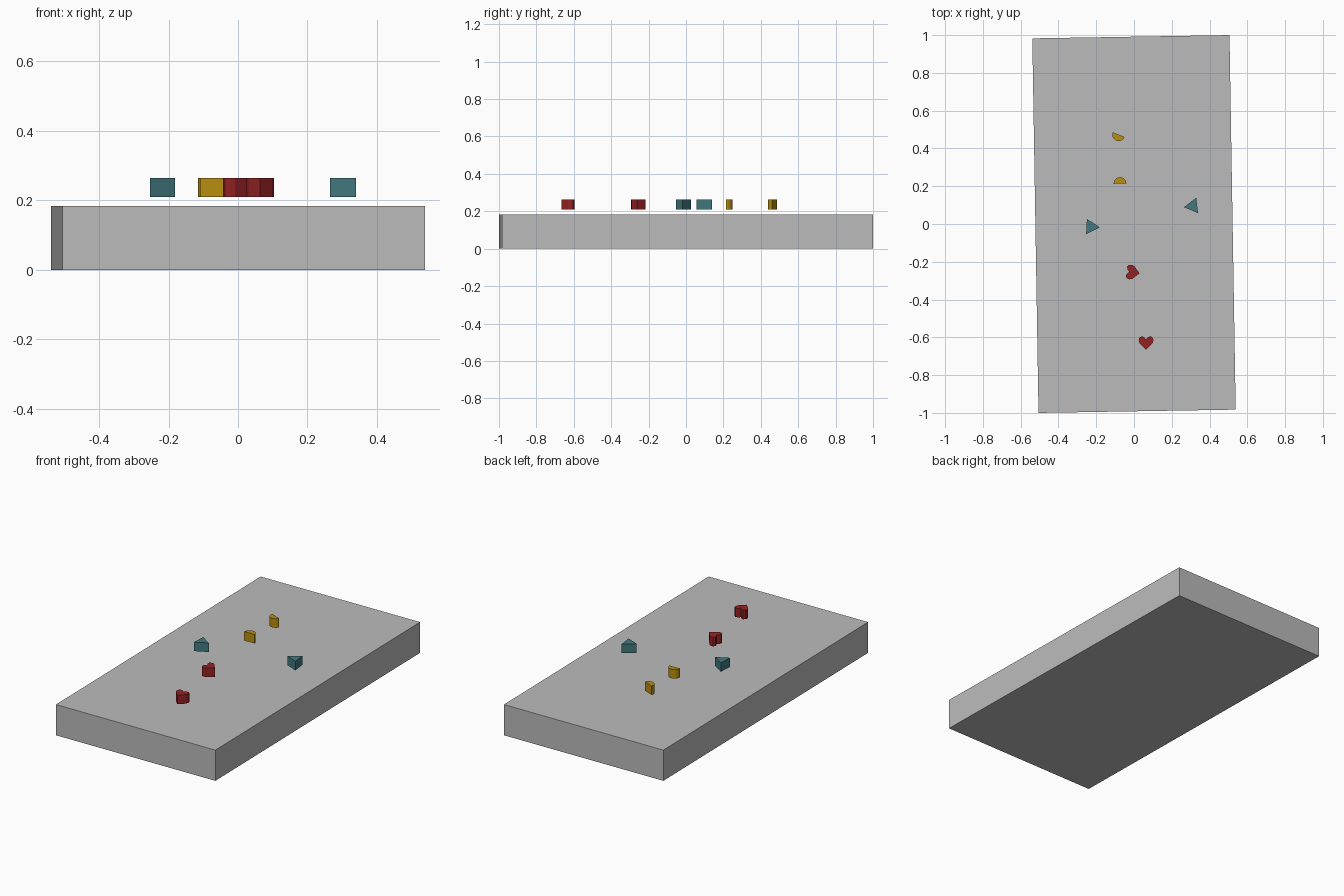
import bpy, bmesh
from math import radians, cos, sin, pi

cube = bpy.data.objects.get("Cube")
if cube:
    bpy.data.objects.remove(cube, do_unlink=True)


def material(name, rgb):
    m = bpy.data.materials.new(name)
    m.use_nodes = True
    m.diffuse_color = (*rgb, 1)
    m.node_tree.nodes["Principled BSDF"].inputs["Base Color"].default_value = (*rgb, 1)
    return m


GREY = material("slab grey", (0.5, 0.5, 0.5))
RED = material("heart red", (0.30, 0.016, 0.018))
TEAL = material("triangle teal", (0.055, 0.19, 0.21))
YELLOW = material("half disc yellow", (0.48, 0.27, 0.005))


def prism(name, outline, mat, x, y, angle, z0, z1):
    """Extrude a flat outline upwards, then place and turn it."""
    bm = bmesh.new()
    face = bm.faces.new([bm.verts.new((px, py, z0)) for px, py in outline])
    top = bmesh.ops.extrude_face_region(bm, geom=[face])["geom"]
    bmesh.ops.translate(bm, vec=(0, 0, z1 - z0),
                        verts=[v for v in top if isinstance(v, bmesh.types.BMVert)])
    bmesh.ops.recalc_face_normals(bm, faces=bm.faces)
    mesh = bpy.data.meshes.new(name)
    bm.to_mesh(mesh)
    bm.free()
    mesh.materials.append(mat)
    ob = bpy.data.objects.new(name, mesh)
    ob.location = (x, y, 0)
    ob.rotation_euler.z = radians(angle)
    bpy.context.collection.objects.link(ob)
    return ob


def arc(radius, count, step):
    return [(radius * cos(i * step), radius * sin(i * step)) for i in range(count)]


# Base slab, slightly turned
W, L = 0.522, 0.9915
prism("slab", [(-W, -L), (W, -L), (W, L), (-W, L)], GREY, 0, 0, 0.95, 0, 0.184)

# Outlines of the small blocks
half = [(0.034, -0.003), (0.039, 0.012), (0.036, 0.025), (0.025, 0.033), (0.012, 0.030)]
heart = [(0, -0.037)] + half + [(0, 0.018)] + [(-x, y) for x, y in reversed(half)]
triangle = arc(0.047, 3, 2 * pi / 3)
half_disc = arc(0.034, 11, pi / 10)

# Blocks hovering just above the slab: name, outline, material, x, y, turn
BLOCKS = [
    ("front_heart", heart, RED, 0.064, -0.628, 0),
    ("rear_heart", heart, RED, -0.007, -0.256, 82),
    ("right_triangle", triangle, TEAL, -0.228, -0.015, -3),
    ("left_triangle", triangle, TEAL, 0.311, 0.095, 187),
    ("front_half_disc", half_disc, YELLOW, -0.074, 0.214, 2),
    ("rear_half_disc", half_disc, YELLOW, -0.081, 0.473, 158),
]
for name, outline, mat, x, y, turn in BLOCKS:
    prism(name, outline, mat, x, y, turn, 0.21, 0.264)
